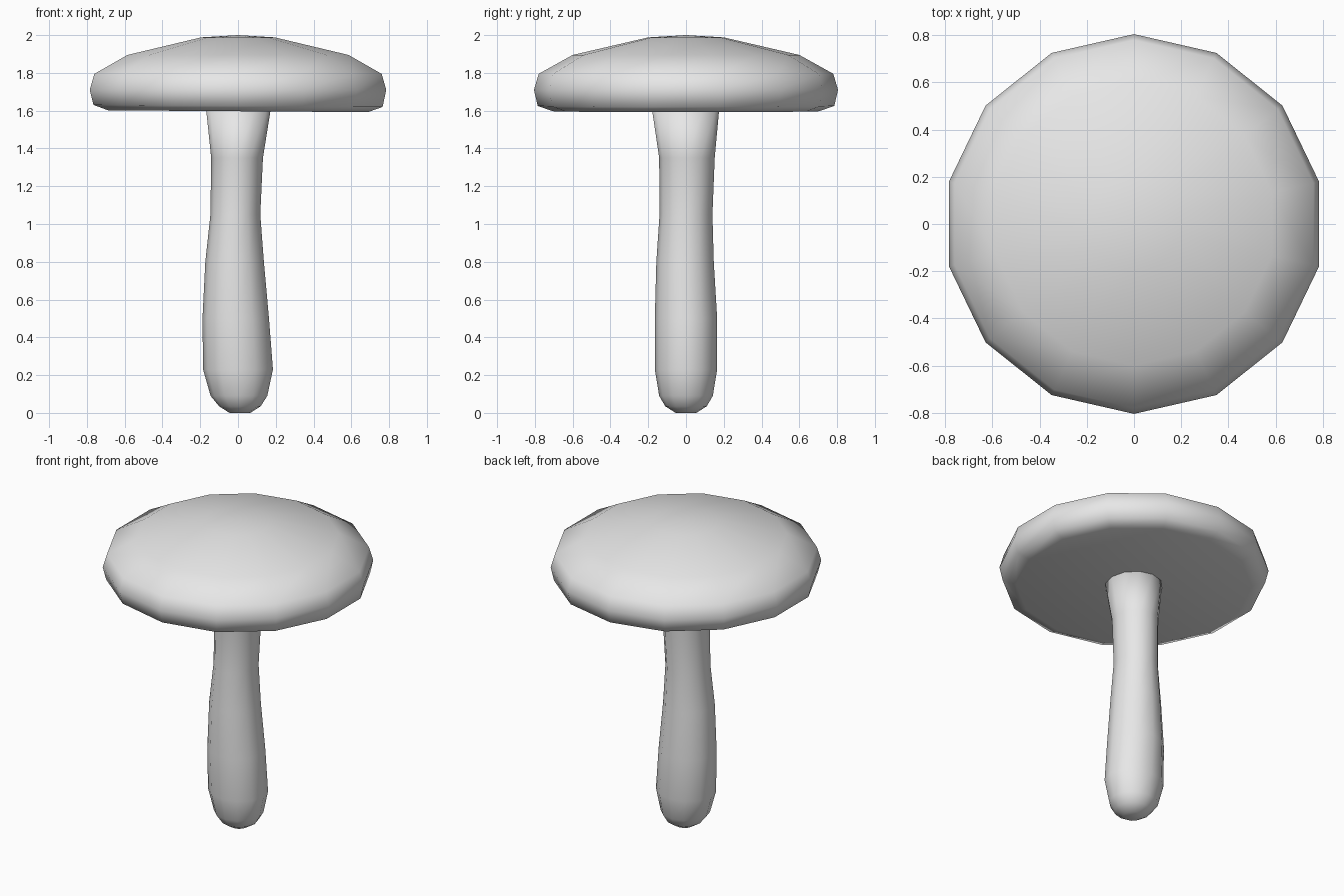
import bpy, bmesh
from math import pi, cos, sin

cube = bpy.data.objects.get("Cube")
if cube:
    bpy.data.objects.remove(cube, do_unlink=True)

grey = bpy.data.materials.new("plain_grey")
grey.use_nodes = True
colour = (0.8, 0.8, 0.8, 1)
grey.diffuse_color = colour
grey.node_tree.nodes["Principled BSDF"].inputs["Base Color"].default_value = colour


def loft(name, rings, sides, top=None):
    """Skin stacked rings given as (z, radius x, radius y, centre x, centre y)."""
    bm = bmesh.new()
    loops = []
    for z, rx, ry, cx, cy in rings:
        angles = [pi / 2 + 2 * pi * i / sides for i in range(sides)]
        loops.append([bm.verts.new((cx + rx * cos(a), cy + ry * sin(a), z))
                      for a in angles])
    for low, high in zip(loops, loops[1:]):
        for i in range(sides):
            j = (i + 1) % sides
            bm.faces.new((low[i], low[j], high[j], high[i]))
    bm.faces.new(loops[0][::-1])
    if top is None:
        bm.faces.new(loops[-1])
    else:
        tip = bm.verts.new((0, 0, top))
        for i in range(sides):
            bm.faces.new((loops[-1][i], loops[-1][(i + 1) % sides], tip))
    for face in bm.faces:
        face.smooth = True
    mesh = bpy.data.meshes.new(name)
    bm.to_mesh(mesh)
    bm.free()
    mesh.materials.append(grey)
    obj = bpy.data.objects.new(name, mesh)
    bpy.context.collection.objects.link(obj)
    return obj


# Domed cap with a rounded rim and a flat, very slightly tilted underside
cap_profile = [(1.597, 0.705), (1.625, 0.785), (1.71, 0.805),
               (1.795, 0.78), (1.895, 0.6), (1.988, 0.2)]
cap = loft("cap", [(z, r, r, 0, 0) for z, r in cap_profile], 14, top=2.0)
for v in cap.data.vertices:
    if v.co.z < 1.65:
        v.co.z -= 0.007 * v.co.x

# Stem: bulbous foot, narrow waist, flared neck, leaning a little
loft("stem", [
    (0.0, 0.055, 0.055, 0.01, 0),
    (0.035, 0.11, 0.11, 0.01, 0),
    (0.09, 0.15, 0.142, 0.005, 0),
    (0.23, 0.185, 0.165, 0, 0),
    (0.5, 0.176, 0.165, -0.012, 0),
    (0.8, 0.155, 0.152, -0.018, -0.005),
    (1.05, 0.132, 0.14, -0.014, 0),
    (1.35, 0.137, 0.147, -0.005, 0.005),
    (1.6, 0.17, 0.177, 0.002, -0.002),
], 12)
